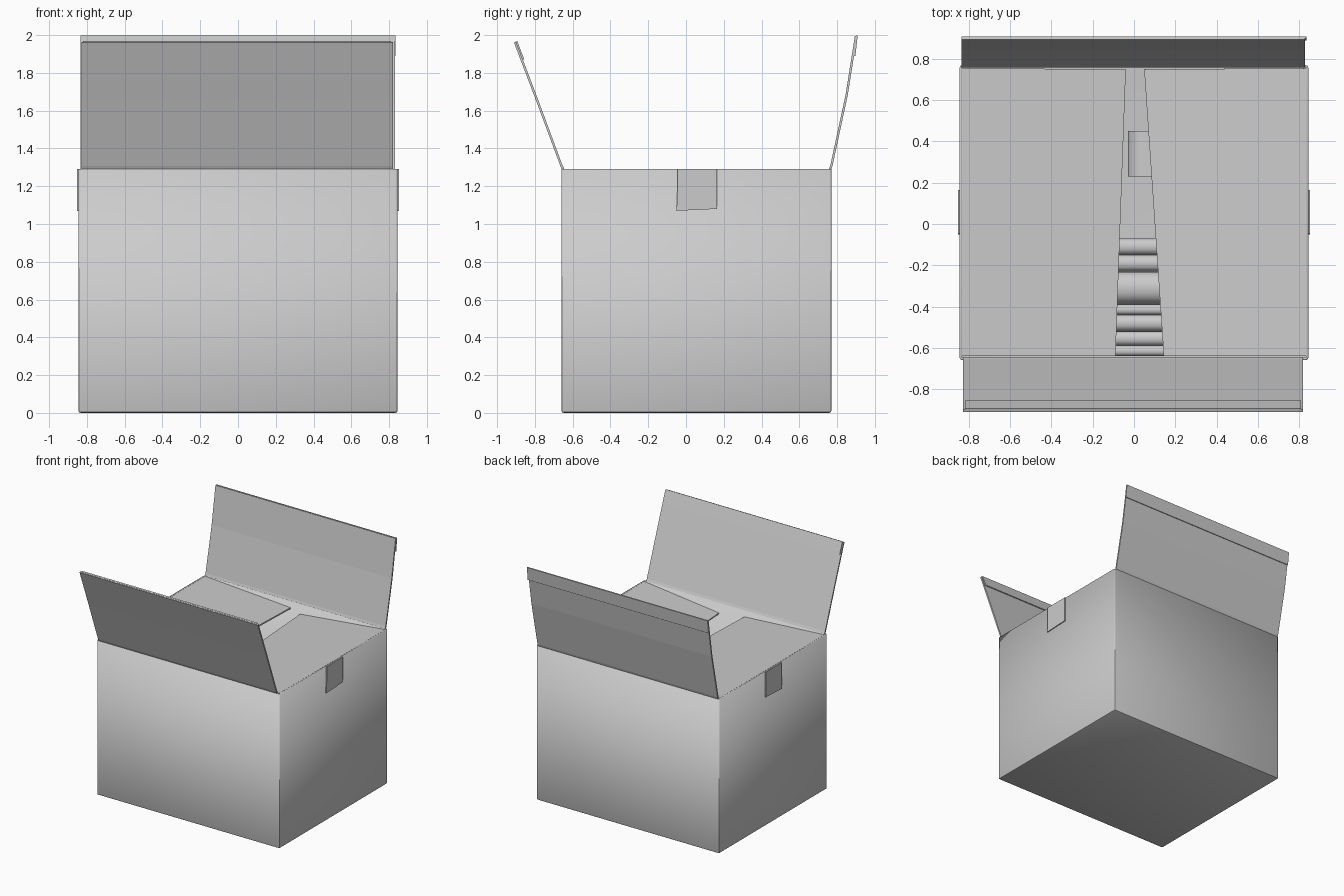
import bpy, bmesh
from mathutils import Vector

cube = bpy.data.objects.get("Cube")
if cube:
    bpy.data.objects.remove(cube, do_unlink=True)

card = bpy.data.materials.new("light grey card")
card.use_nodes = True
GREY = (0.6, 0.6, 0.6, 1)
card.diffuse_color = GREY
card.node_tree.nodes["Principled BSDF"].inputs["Base Color"].default_value = GREY

X, FRONT, BACK, TOP = 0.845, -0.66, 0.77, 1.29
THICK = 0.012


def add(name, bm, smooth=False):
    bmesh.ops.recalc_face_normals(bm, faces=bm.faces)
    me = bpy.data.meshes.new(name)
    bm.to_mesh(me)
    bm.free()
    me.materials.append(card)
    ob = bpy.data.objects.new(name, me)
    bpy.context.collection.objects.link(ob)
    if smooth:
        bpy.ops.object.select_all(action='DESELECT')
        ob.select_set(True)
        bpy.context.view_layer.objects.active = ob
        bpy.ops.object.shade_smooth_by_angle(angle=0.6)
    return ob


def sheet(name, rows, thick=THICK, offset=0):
    """Thin card strip through pairs of end points."""
    bm = bmesh.new()
    pairs = [[bm.verts.new(p) for p in row] for row in rows]
    for a, b in zip(pairs, pairs[1:]):
        bm.faces.new((a[0], a[1], b[1], b[0]))
    ob = add(name, bm)
    mod = ob.modifiers.new("thickness", 'SOLIDIFY')
    mod.thickness, mod.offset = thick, offset
    return ob


def cross_strip(name, profile, left, right, thick=THICK):
    """Sheet running along x, from a (y, z) profile."""
    return sheet(name, [((-left, y, z), (right, y, z)) for y, z in profile], thick)


def box(name, lo, hi, bevel, segments=1, edge_rule=lambda e: True, open_top=False):
    bm = bmesh.new()
    bmesh.ops.create_cube(bm, size=1)
    lo, hi = Vector(lo), Vector(hi)
    for v in bm.verts:
        v.co = Vector([l + (c + 0.5) * (h - l) for l, c, h in zip(lo, v.co, hi)])
    if open_top:
        bmesh.ops.delete(bm, geom=[f for f in bm.faces if f.normal.z > 0.5], context='FACES_ONLY')
    bmesh.ops.bevel(bm, geom=[e for e in bm.edges if edge_rule(e)], offset=bevel,
                    segments=segments, profile=0.5, affect='EDGES')
    return add(name, bm, True)


# Carton body: open shell with softened base and corner edges
body = box("carton_body", (-X, FRONT, 0), (X, BACK, TOP), 0.012, 2,
           lambda e: not e.is_boundary, open_top=True)
wall = body.modifiers.new("wall", 'SOLIDIFY')
wall.thickness, wall.offset = THICK, -1

# Tall flaps standing open at front and back
cross_strip("front_flap", [(-0.65, TOP), (-0.66, 1.31), (-0.79, 1.66), (-0.905, 1.962)], 0.828, 0.82)
cross_strip("front_flap_lip", [(-0.862, 1.87), (-0.899, 1.966)], 0.82, 0.81)
cross_strip("back_flap", [(0.763, TOP), (0.77, 1.31), (0.85, 1.68), (0.9, 1.995)], 0.835, 0.83)
cross_strip("back_flap_lip", [(0.893, 1.89), (0.905, 1.998)], 0.835, 0.835, 0.008)

# Side flaps folded in and sagging slightly, with skewed free edges
for name, hinge, front_x, back_x, drop in (("right_side_flap", -0.84, -0.09, -0.04, 0.055),
                                           ("left_side_flap", 0.84, 0.145, 0.05, 0.085)):
    sheet(name, [((hinge, -0.64, TOP - 0.006), (hinge, 0.755, TOP - 0.006)),
                 ((front_x, -0.64, TOP - drop), (back_x, 0.75, TOP - drop))])

# Tape tabs left on both sides
for side, name in ((-1, "right_tape"), (1, "left_tape")):
    x = side * (X + 0.004)
    sheet(name, [((x, -0.05, 1.07), (x, 0.165, 1.08)),
                 ((x, -0.045, 1.2), (x, 0.165, 1.2)),
                 ((x, -0.045, TOP), (x, 0.165, TOP))], 0.008)

# Row of books inside, round spines upward
edges = [-0.07, -0.15, -0.23, -0.39, -0.44, -0.52, -0.59, -0.64]
for i, (b, f) in enumerate(zip(edges, edges[1:])):
    box(f"book_{i + 1}", (-0.5, f, 0.015), (0.5, b, 0.75), (b - f) * 0.45, 5,
        lambda e: all(v.co.z > 0.7 for v in e.verts) and abs(e.verts[0].co.x - e.verts[1].co.x) > 0.5)

# Small rounded packet lying on the floor
box("packet", (-0.03, 0.23, 0.015), (0.25, 0.45, 0.2), 0.08, 6,
    lambda e: abs(e.verts[0].co.y - e.verts[1].co.y) > 0.1)
